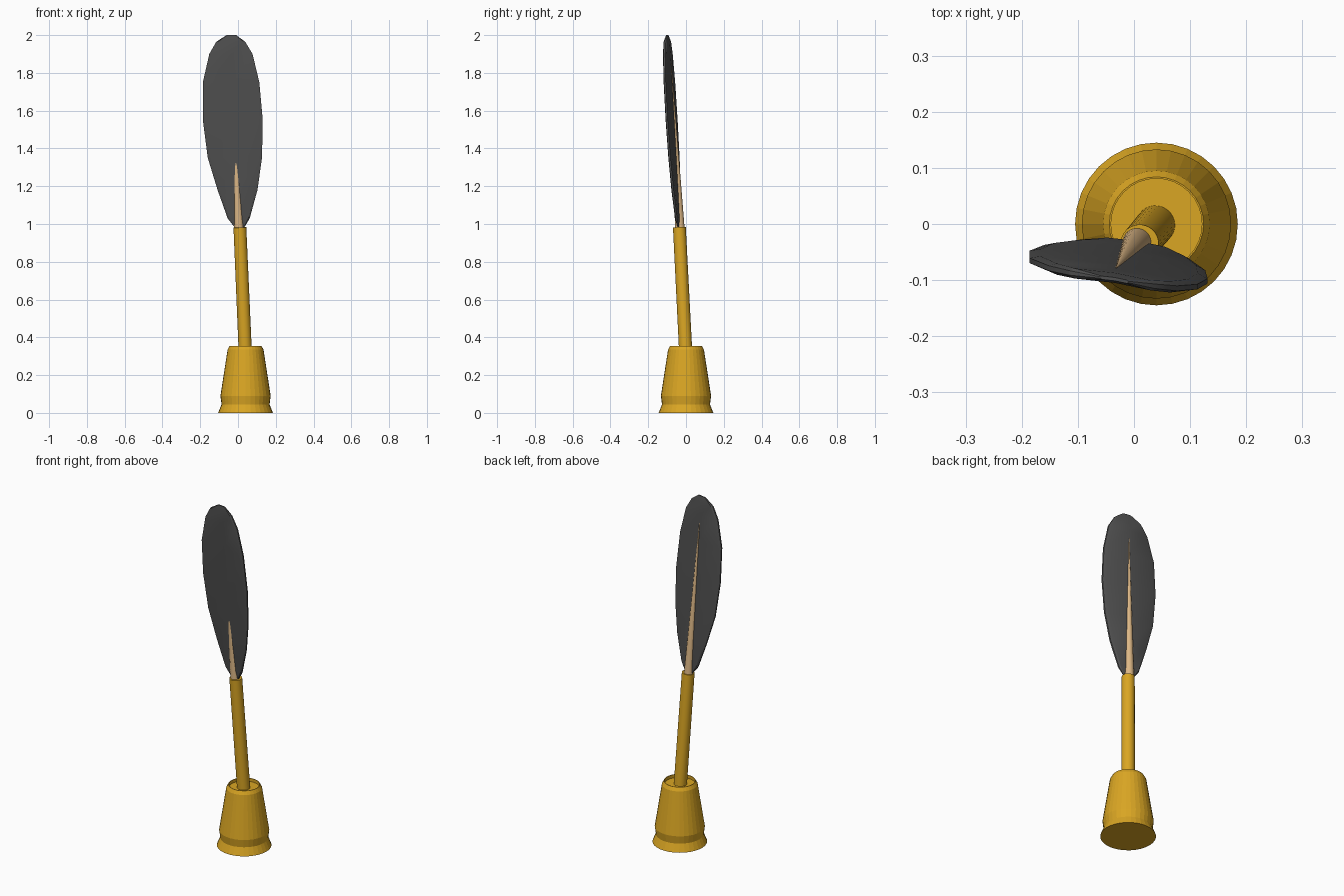
import bpy, bmesh, math
from mathutils import Vector

if "Cube" in bpy.data.objects:
    bpy.data.objects.remove(bpy.data.objects["Cube"])


def material(name, rgb):
    m = bpy.data.materials.new(name)
    m.diffuse_color = (*rgb, 1)
    m.use_nodes = True
    m.node_tree.nodes["Principled BSDF"].inputs["Base Color"].default_value = m.diffuse_color
    return m


gold = material("gold", (0.70, 0.38, 0.017))
tan = material("tan", (0.73, 0.48, 0.24))
grey = material("dark_grey", (0.08, 0.08, 0.08))


def finish(bm, name, mat, angle=None):
    bmesh.ops.recalc_face_normals(bm, faces=bm.faces)
    me = bpy.data.meshes.new(name)
    bm.to_mesh(me)
    bm.free()
    ob = bpy.data.objects.new(name, me)
    bpy.context.collection.objects.link(ob)
    me.materials.append(mat)
    if angle:
        bpy.context.view_layer.objects.active = ob
        ob.select_set(True)
        bpy.ops.object.shade_smooth_by_angle(angle=math.radians(angle))
        ob.select_set(False)
    return ob


def loft(bm, rings):
    """Skin equal-length closed rings and cap both ends."""
    rows = [[bm.verts.new(p) for p in r] for r in rings]
    n = len(rows[0])
    for a, b in zip(rows, rows[1:]):
        for i in range(n):
            j = (i + 1) % n
            bm.faces.new((a[i], a[j], b[j], b[i]))
    bm.faces.new(rows[0][::-1])
    bm.faces.new(rows[-1])


def rod(name, mat, start, end, r1, r2, segments):
    """Tapered round rod between two points."""
    start, end = Vector(start), Vector(end)
    rot = (end - start).to_track_quat('Z', 'Y')
    bm = bmesh.new()
    rings = []
    for c, r in ((start, r1), (end, r2)):
        rings.append([c + rot @ Vector((r * math.cos(t), r * math.sin(t), 0))
                      for t in (2 * math.pi * i / segments for i in range(segments))])
    loft(bm, rings)
    return finish(bm, name, mat, 35)


# Stand: turned cup with a flared foot and a shallow recess on top
profile = [(0.145, 0), (0.127, 0.045), (0.133, 0.09), (0.095, 0.335),
           (0.084, 0.355), (0.081, 0.355), (0.081, 0.336)]
bm = bmesh.new()
loft(bm, [[(0.04 + r * math.cos(t), r * math.sin(t), z)
           for t in (2 * math.pi * i / 32 for i in range(32))] for r, z in profile])
finish(bm, "stand", gold)

# Leaning holder and the tapered quill shaft in it
rod("holder", gold, (0.039, -0.001, 0.31), (0.010, -0.035, 0.982), 0.035, 0.034, 32)
rod("quill_shaft", tan, (0.006, -0.032, 0.96), (-0.032, -0.078, 1.85), 0.026, 0.001, 32)

# Feather vane: height, left edge, right edge, half thickness
rows = [(0.985, -0.02, 0.035, 0.004), (1.03, -0.055, 0.062, 0.009),
        (1.18, -0.108, 0.103, 0.010), (1.35, -0.160, 0.127, 0.010),
        (1.55, -0.186, 0.131, 0.010), (1.75, -0.186, 0.113, 0.010),
        (1.90, -0.152, 0.077, 0.010), (1.965, -0.115, 0.038, 0.009),
        (2.0, -0.06, -0.01, 0.003)]


def vane_ring(z, left, right, h):
    mid = 0.008 - 0.042 * (z - 0.98)
    base = -0.036 - 0.061 * (z - 0.98)
    front, back = [], []
    for u, k in ((-1, 0.45), (-0.88, 1), (0, 1), (0.88, 1), (1, 0.45)):
        x = mid + (u * (right - mid) if u > 0 else -u * (left - mid))
        # the right half sweeps forward more than the left half sweeps back
        y = base - (x - mid) * (0.21 if u > 0 else 0.11)
        front.append((x, y - h * k, z))
        back.append((x, y + h * k, z))
    return front + back[::-1]


bm = bmesh.new()
loft(bm, [vane_ring(*r) for r in rows])
finish(bm, "feather_vane", grey, 25)
